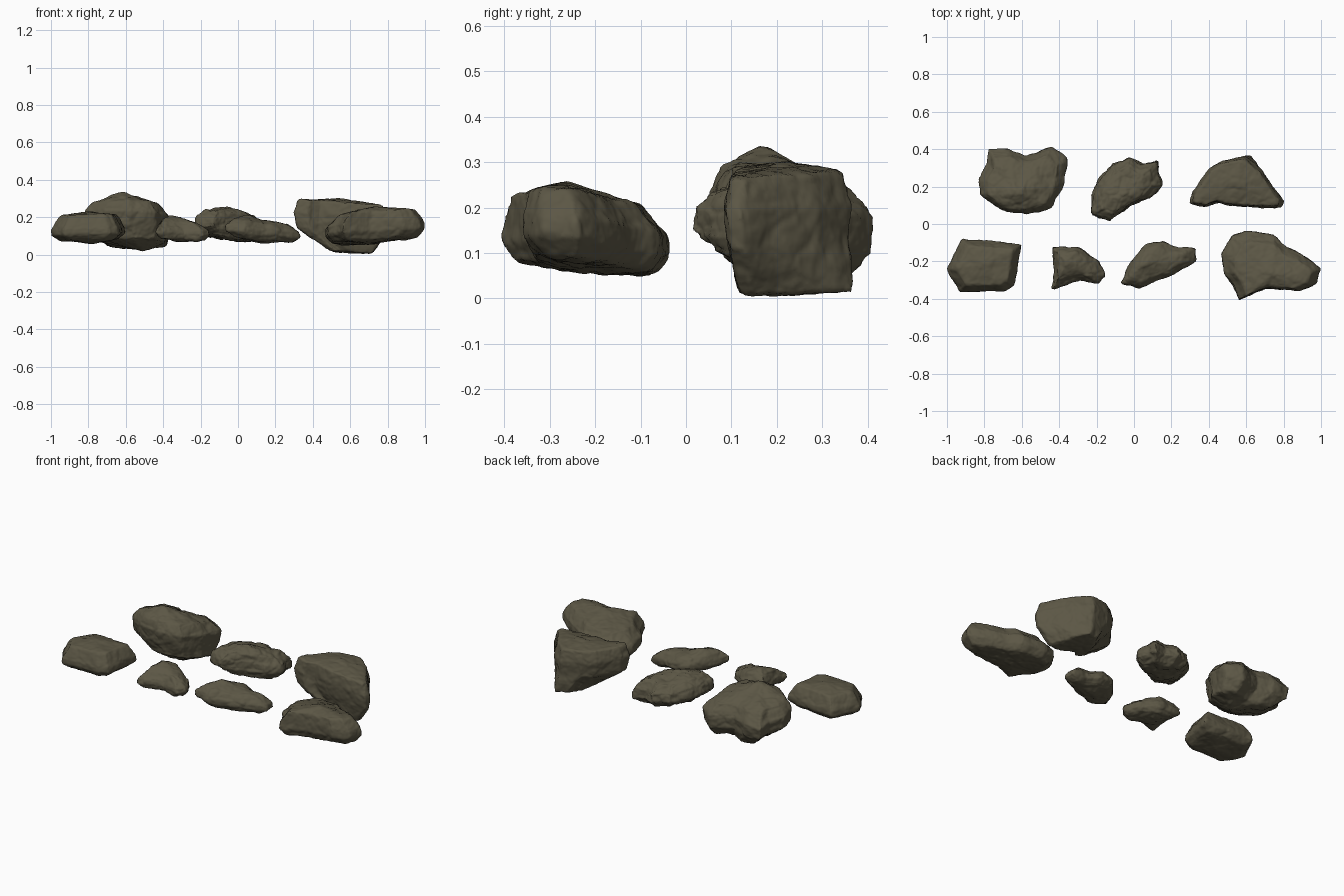
import bpy
import bmesh
from mathutils import Vector, noise

cube = bpy.data.objects.get("Cube")
if cube:
    bpy.data.objects.remove(cube)

# One weathered stone colour for every rock
stone = bpy.data.materials.new("olive grey stone")
stone.use_nodes = True
stone.diffuse_color = (0.107, 0.095, 0.06, 1)
shader = stone.node_tree.nodes["Principled BSDF"]
shader.inputs["Base Color"].default_value = stone.diffuse_color
shader.inputs["Roughness"].default_value = 0.9


def cage(outline, apex, nadir, rings, tilt, keel):
    """Stack scaled copies of the plan outline between a low and a high point."""
    bm = bmesh.new()
    centre = sum(outline, Vector((0, 0))) / len(outline)
    layers = []
    for height, scale, pull in rings:
        target = apex if pull > 0 else nadir
        middle = centre.lerp(target.xy, abs(pull))
        # The lowest ring may be narrowed along one axis into a keel
        squeeze = Vector((1, 1)) if layers else keel
        layer = []
        for point in outline:
            spot = middle + (point - centre) * squeeze * scale
            lean = (spot - centre).dot(tilt)
            layer.append(bm.verts.new((spot.x, spot.y, height + lean)))
        layers.append(layer)
    count = len(outline)
    bottom, top = bm.verts.new(nadir), bm.verts.new(apex)
    for i in range(count):
        j = (i + 1) % count
        for lower, upper in zip(layers, layers[1:]):
            bm.faces.new((lower[i], lower[j], upper[j], upper[i]))
        bm.faces.new((layers[0][j], layers[0][i], bottom))
        bm.faces.new((layers[-1][i], layers[-1][j], top))
    bmesh.ops.recalc_face_normals(bm, faces=bm.faces)
    return bm


def weather(mesh, rough):
    """Broad lumps, chipped creases and fine grain along the normals."""
    normals = [v.normal.copy() for v in mesh.vertices]
    for v, normal in zip(mesh.vertices, normals):
        lumps = noise.noise(v.co * 9)
        cells = noise.voronoi(v.co * 11 + normal)[0]
        crease = min(cells[1] - cells[0], 0.3) - 0.2
        grain = noise.fractal(v.co * 30, 0.9, 2, 3)
        swell = 0.002
        v.co += normal * (swell + rough * (0.8 * lumps + 0.9 * crease + 0.25 * grain))


def rock(name, plan, apex, nadir, rings, tilt=(0, 0), keel=(1, 1), rough=0.012):
    """Sizes are in hundredths of a unit."""
    outline = [Vector(p) / 100 for p in plan]
    rings = [(h / 100, s, p) for h, s, p in rings]
    bm = cage(outline, Vector(apex) / 100, Vector(nadir) / 100, rings,
              Vector(tilt), Vector(keel))
    mesh = bpy.data.meshes.new(name)
    bm.to_mesh(mesh)
    bm.free()
    obj = bpy.data.objects.new(name, mesh)
    bpy.context.collection.objects.link(obj)

    # Even skin with softened corners
    remesh = obj.modifiers.new("skin", "REMESH")
    remesh.mode = "VOXEL"
    remesh.voxel_size = 0.007
    soften = obj.modifiers.new("soften", "SMOOTH")
    soften.factor = 0.5
    soften.iterations = 5
    graph = bpy.context.evaluated_depsgraph_get()
    obj.data = bpy.data.meshes.new_from_object(obj.evaluated_get(graph))
    obj.modifiers.clear()
    weather(obj.data, rough)
    obj.data.name = name
    obj.data.materials.clear()
    obj.data.materials.append(stone)
    obj.data.shade_smooth()


# Back row
rock("back_right_boulder",
     [(-78, 40), (-67, 40), (-58, 36), (-44, 41), (-36, 35), (-37, 21), (-44, 9),
      (-58, 5), (-72, 8), (-82, 16), (-83, 24), (-78, 32)],
     apex=(-62, 17, 33), nadir=(-51, 21, 2),
     rings=[(6, 0.75, -0.4), (13, 0.96, 0), (20, 1, 0), (26, 0.8, 0.2)],
     tilt=(0, -0.17))
rock("back_middle_rock",
     [(-22, 16), (-18, 23), (-12, 32), (-2, 36), (5, 32), (13, 34), (15, 21),
      (8, 14), (-2, 9), (-13, 1), (-22, 5)],
     apex=(-6, 16, 25), nadir=(-2, 18, 7.5),
     rings=[(9, 0.72, -0.3), (13, 1, 0), (18, 0.97, 0), (22, 0.72, 0.25)],
     tilt=(-0.1, -0.06), rough=0.019)
rock("back_left_boulder",
     [(30, 11), (31, 17), (40, 29), (47, 34), (59, 36), (68, 29), (75, 18),
      (80, 12), (79, 9), (59, 9), (43, 12), (37, 9)],
     apex=(53, 22, 30), nadir=(60, 21, 0.5),
     rings=[(2, 1, -1), (13, 0.96, -0.1), (21, 1, 0), (28, 0.9, 0)],
     tilt=(-0.07, 0), keel=(0.46, 0.92), rough=0.01)

# Front row
rock("front_left_boulder",
     [(47, -16), (53, -6), (60, -4), (75, -6), (81, -12), (91, -17), (100, -24),
      (97, -32), (88, -36), (71, -34), (56, -41), (53, -33), (48, -26)],
     apex=(74, -27, 25.5), nadir=(70, -23, 5.5),
     rings=[(7.5, 0.84, 0), (11.5, 1, 0), (16, 0.99, 0), (22, 0.77, 0.35)],
     tilt=(0.06, -0.1), rough=0.01)
rock("front_right_block",
     [(-100, -24), (-92, -8), (-76, -9), (-60, -11), (-64, -33), (-69, -36),
      (-93, -36)],
     apex=(-80, -21, 23), nadir=(-79, -23, 6),
     rings=[(8, 0.8, 0), (11, 1, 0), (14, 0.98, 0), (21, 0.74, 0)],
     tilt=(0.02, 0), rough=0.009)
rock("front_small_rock",
     [(-44, -12), (-29, -13), (-19, -20), (-15, -28), (-19, -32), (-29, -30),
      (-44, -35), (-43, -24)],
     apex=(-36, -20, 21), nadir=(-30, -24, 7),
     rings=[(8.5, 0.82, 0), (11, 1, 0), (14, 0.96, 0), (18, 0.64, 0.35)],
     tilt=(-0.06, 0), rough=0.014)
rock("front_middle_rock",
     [(-7, -32), (-3, -22), (6, -11), (16, -9), (24, -13), (33, -13), (33, -20),
      (21, -27), (12, -30), (3, -34)],
     apex=(4, -22, 21), nadir=(12, -21, 6.5),
     rings=[(8, 0.76, 0), (11, 1, 0), (13.5, 0.97, 0), (17, 0.72, 0.2)],
     tilt=(-0.1, 0), rough=0.012)
